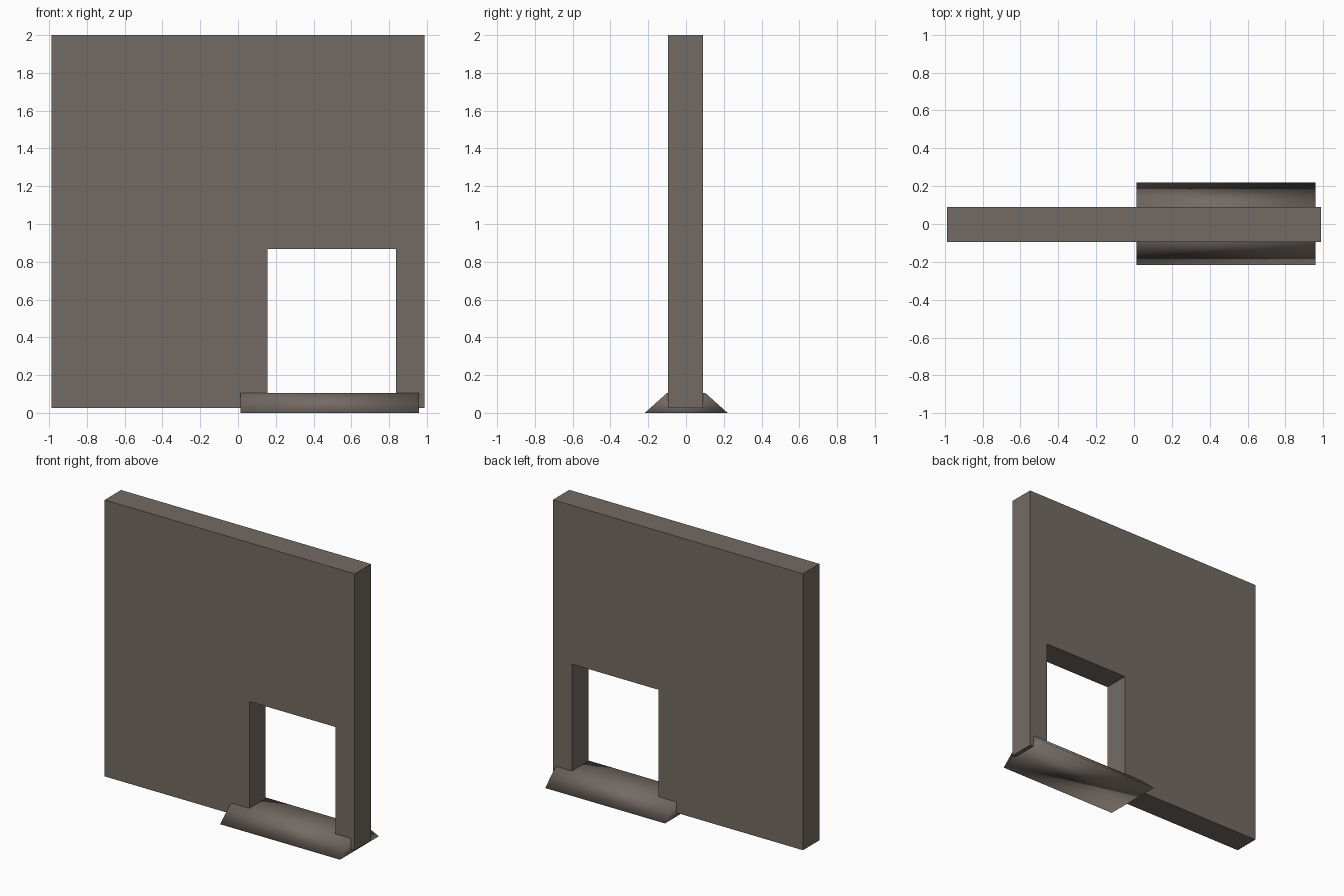
import bpy

if "Cube" in bpy.data.objects:
    bpy.data.objects.remove(bpy.data.objects["Cube"])

stone = bpy.data.materials.new("grey brown stone")
stone.diffuse_color = (0.175, 0.146, 0.126, 1)
stone.use_nodes = True
stone.node_tree.nodes["Principled BSDF"].inputs["Base Color"].default_value = stone.diffuse_color


def extrude(name, profile, offset, smooth=False):
    """Closed prism from a 3D profile loop swept along offset."""
    n = len(profile)
    verts = profile + [tuple(a + b for a, b in zip(p, offset)) for p in profile]
    faces = [tuple(range(n)), tuple(range(2 * n - 1, n - 1, -1))]
    faces += [((i + 1) % n, i, n + i, n + (i + 1) % n) for i in range(n)]
    mesh = bpy.data.meshes.new(name)
    mesh.from_pydata(verts, [], faces)
    mesh.materials.append(stone)
    mesh.polygons.foreach_set("use_smooth", [smooth] * len(mesh.polygons))
    obj = bpy.data.objects.new(name, mesh)
    bpy.context.collection.objects.link(obj)
    return obj


# Wall slab with a doorway reaching its lower edge
outline = [(-0.987, 0.027), (0.155, 0.027), (0.155, 0.867), (0.837, 0.867),
           (0.837, 0.027), (0.987, 0.027), (0.987, 2.0), (-0.987, 2.0)]
extrude("wall", [(x, -0.094, z) for x, z in outline], (0, 0.185, 0))

# Sloped threshold through the doorway, softly shaded all round
section = [(-0.218, 0), (-0.102, 0.104), (0.104, 0.104), (0.22, 0)]
extrude("threshold", [(0.012, y, z) for y, z in section], (0.946, 0, 0), True)

# Make all normals face outward
import bmesh
for obj in bpy.context.collection.objects:
    bm = bmesh.new()
    bm.from_mesh(obj.data)
    bmesh.ops.recalc_face_normals(bm, faces=bm.faces)
    bm.to_mesh(obj.data)
    bm.free()
